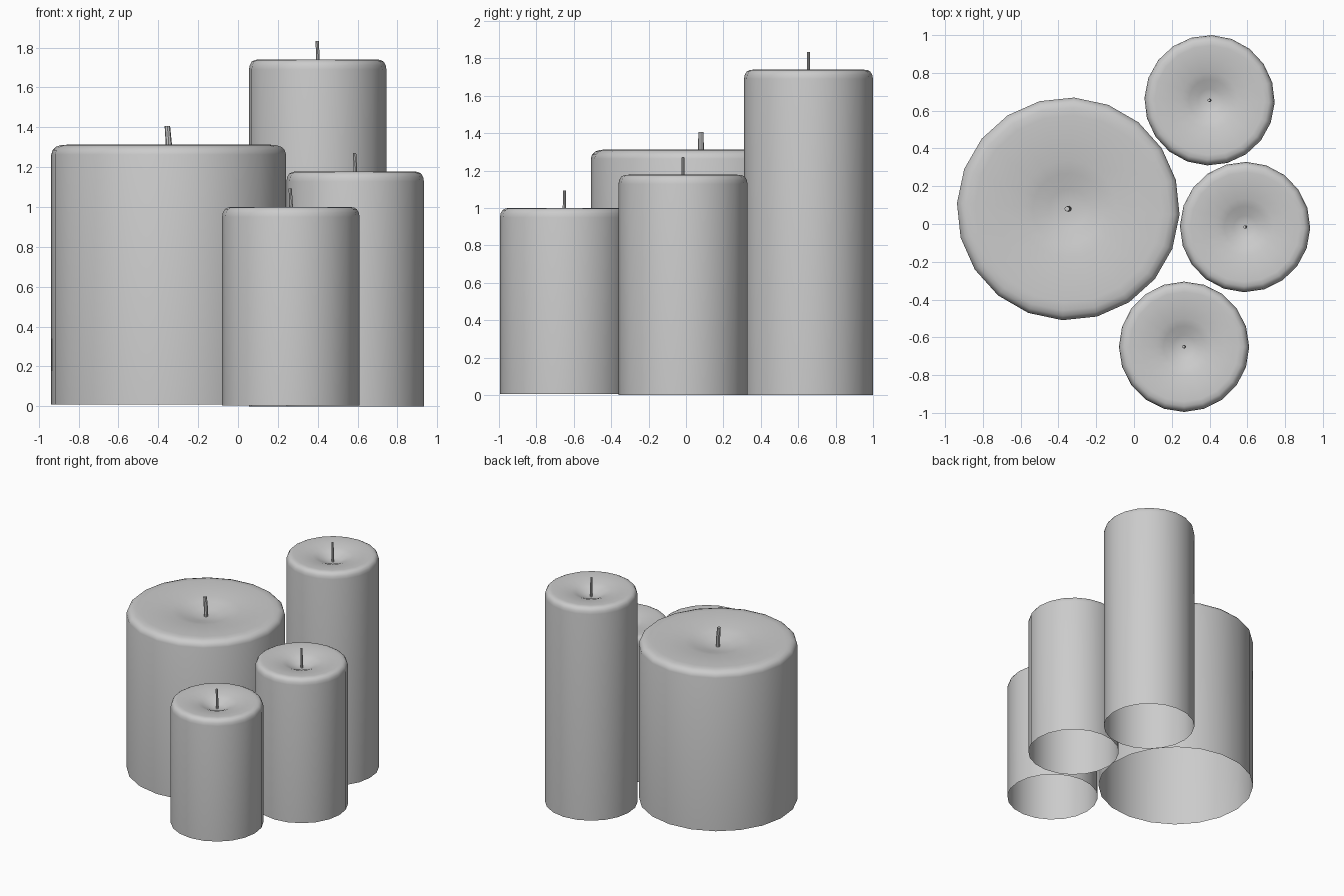
import bpy, bmesh
from math import radians, sin, cos, pi

if "Cube" in bpy.data.objects:
    bpy.data.objects.remove(bpy.data.objects["Cube"])

SIDES = 20
R = 0.345  # radius of a slim candle; the wide one is the same shape stretched


def lathe(bm, profile, sides, turn=0.0):
    """Spin (radius, z) points around z; a zero radius closes to a point."""
    rings = []
    for r, z in profile:
        if r == 0:
            rings.append([bm.verts.new((0, 0, z))])
        else:
            rings.append([bm.verts.new((r * cos(turn + 2 * pi * i / sides),
                                        r * sin(turn + 2 * pi * i / sides), z))
                          for i in range(sides)])
    for a, b in zip(rings, rings[1:]):
        for i in range(sides):
            j = (i + 1) % sides
            if len(b) == 1:
                bm.faces.new((a[i], a[j], b[0]))
            else:
                bm.faces.new((a[i], a[j], b[j], b[i]))
    return rings


def make_object(name, bm, location, angle):
    mesh = bpy.data.meshes.new(name)
    bm.to_mesh(mesh)
    bm.free()
    obj = bpy.data.objects.new(name, mesh)
    obj.location = location
    bpy.context.collection.objects.link(obj)
    bpy.context.view_layer.objects.active = obj
    obj.select_set(True)
    bpy.ops.object.shade_smooth_by_angle(angle=radians(angle))
    obj.select_set(False)
    return obj


def candle(name, x, y, base, top, stretch, turn):
    # Wax body: open underneath, rounded rim, melted dip in the middle
    profile = [(R, base), (R, top - 0.05), (R - 0.004, top - 0.028),
               (R - 0.014, top - 0.011), (R - 0.03, top - 0.002), (R - 0.055, top),
               (0.22, top - 0.007), (0.15, top - 0.017), (0.11, top - 0.031),
               (0.06, top - 0.055), (0.03, top - 0.062), (0, top - 0.064)]
    bm = bmesh.new()
    lathe(bm, [(r * stretch, z) for r, z in profile], SIDES, radians(turn))
    make_object(name + "_wax", bm, (x, y, 0), 50)

    # Wick: thin rod leaning slightly at the tip
    w = 0.009 * stretch
    bm = bmesh.new()
    rings = lathe(bm, [(w, top - 0.07), (w, top + 0.01), (w * 0.9, top + 0.093),
                       (0, top + 0.094)], 8)
    for ring, lean in zip(rings, (0.0, -0.001, -0.005, -0.005)):
        for v in ring:
            v.co.x += lean * stretch
    make_object(name + "_wick", bm, (x + 0.002, y, 0), 40)


candle("wide_candle", -0.348, 0.08, 0.008, 1.313, 1.71, -3)
candle("tall_candle", 0.40, 0.655, 0.0, 1.74, 1.0, -2)
candle("medium_candle", 0.588, -0.016, 0.0, 1.178, 1.0, -1)
candle("short_candle", 0.265, -0.65, 0.005, 1.0, 1.0, 0)
